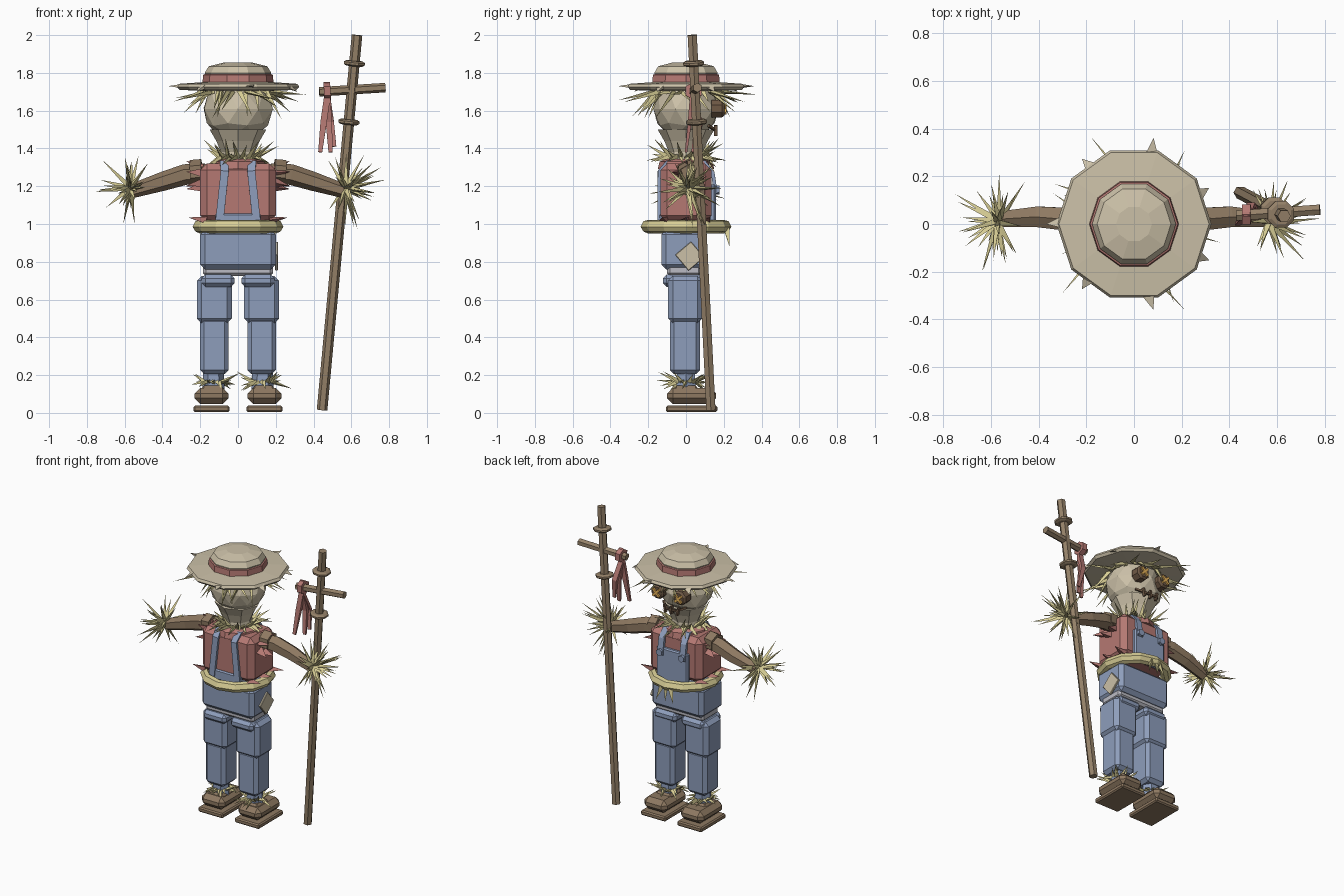
import bpy, bmesh, math, random
from mathutils import Vector, Matrix, Euler

if "Cube" in bpy.data.objects:
    bpy.data.objects.remove(bpy.data.objects["Cube"])
random.seed(7)
V = Vector
COL = dict(burlap=(.60, .53, .39), straw=(.68, .61, .30), blue=(.27, .34, .50), red=(.46, .19, .17),
           brown=(.27, .19, .12), wood=(.30, .22, .14), dark=(.16, .10, .06), gold=(.8, .45, .1), trim=(.5, .5, .55))
MATS = {}
for k, c in COL.items():
    MATS[k] = bpy.data.materials.new(k)
    MATS[k].diffuse_color = (*c, 1)


def finish(bm, name, col):
    bmesh.ops.recalc_face_normals(bm, faces=bm.faces)
    me = bpy.data.meshes.new(name)
    bm.to_mesh(me)
    bm.free()
    me.materials.append(MATS[col])
    ob = bpy.data.objects.new(name, me)
    bpy.context.collection.objects.link(ob)
    return ob


def box(name, c, size, col, bevel=.02, rot=(0, 0, 0)):
    bm = bmesh.new()
    bmesh.ops.create_cube(bm, size=1)
    bmesh.ops.scale(bm, vec=size, verts=bm.verts)
    if bevel:
        bmesh.ops.bevel(bm, geom=bm.edges[:], offset=bevel, segments=1, affect='EDGES')
    bm.transform(Matrix.Translation(c) @ Euler(rot).to_matrix().to_4x4())
    return finish(bm, name, col)


def loft(name, rings, col, closed=False):
    bm = bmesh.new()
    rs = [[bm.verts.new(p) for p in r] for r in rings]
    n = len(rs[0])
    for a, b in zip(rs, rs[1:] + rs[:1] if closed else rs[1:]):
        for i in range(n):
            bm.faces.new((a[i], a[(i + 1) % n], b[(i + 1) % n], b[i]))
    if not closed:
        bm.faces.new(rs[0])
        bm.faces.new(rs[-1])
    return finish(bm, name, col)


def lathe(name, prof, n, col, c=(0, 0, 0), closed=False):
    rings = [[V(c) + V((r * math.cos(i * math.tau / n), r * math.sin(i * math.tau / n), z)) for i in range(n)]
             for r, z in prof]
    return loft(name, rings, col, closed)


def tube(name, pts, radii, n, col, hint=(0, 1, 0), flat=1.0):
    pts = [V(p) for p in pts]
    if not isinstance(radii, (list, tuple)):
        radii = [radii] * len(pts)
    rings = []
    for i, p in enumerate(pts):
        t = (pts[min(i + 1, len(pts) - 1)] - pts[max(i - 1, 0)]).normalized()
        s = (V(hint) - t * t.dot(V(hint))).normalized()
        u = t.cross(s)
        ang = [math.tau * (k + .5) / n for k in range(n)]
        rings.append([p + radii[i] * (s * math.cos(a) + u * math.sin(a) * flat) for a in ang])
    return loft(name, rings, col)


def spikes(name, items, col, flat=1.0):
    # each item: base point, tip point, base radius
    bm = bmesh.new()
    for b, t, r in items:
        b, t = V(b), V(t)
        d = (t - b).normalized()
        s = d.cross(V((0, 0, 1)) if abs(d.z) < .95 else V((1, 0, 0))).normalized()
        u = d.cross(s)
        vs = [bm.verts.new(b + r * (s * math.cos(a) + u * math.sin(a) * flat)) for a in (0, 2.09, 4.19)]
        tip = bm.verts.new(t)
        bm.faces.new(vs)
        for i in range(3):
            bm.faces.new((vs[i], vs[(i + 1) % 3], tip))
    return finish(bm, name, col)


def skirt(name, c, n, r0, r1, z0, z1, w, col='straw'):
    # ring of straw around a vertical axis, with random reach and height
    items = []
    for i in range(n):
        a = math.tau * (i + random.uniform(-.35, .35)) / n
        b = a + random.uniform(-.3, .3)
        R, z = random.uniform(*r1), random.uniform(*z1)
        items.append((V(c) + V((r0 * math.cos(a), r0 * math.sin(a), z0)),
                      V(c) + V((R * math.cos(b), R * math.sin(b), z)), w))
    return spikes(name, items, col)


# Hat
lathe('hat_brim', [(.19, 1.705), (.31, 1.71), (.325, 1.725), (.315, 1.742), (.17, 1.752)], 10, 'burlap')
lathe('hat_band', [(.18, 1.74), (.188, 1.75), (.184, 1.79), (.17, 1.795)], 10, 'red')
lathe('hat_crown', [(.17, 1.74), (.176, 1.80), (.155, 1.835), (.075, 1.855)], 10, 'burlap')
tears = []
for i in range(7):
    a = math.tau * (i + .5) / 7
    d = V((math.cos(a), math.sin(a), 0))
    tears.append((d * .29 + V((0, 0, 1.73)), d * (.35 + .02 * (i % 2)) + V((0, 0, 1.70 + .03 * (i % 2))), .04))
spikes('brim_tears', tears, 'burlap', .35)

# Head and neck
bm = bmesh.new()
bmesh.ops.create_icosphere(bm, subdivisions=2, radius=.19)
for v in bm.verts:
    v.co = V((v.co.x, v.co.y * .93, v.co.z * .9)) * random.uniform(.97, 1.03) + V((0, 0, 1.61))
finish(bm, 'head', 'burlap')
lathe('neck', [(.10, 1.31), (.09, 1.38), (.115, 1.44), (.15, 1.5)], 8, 'burlap')

# Face, on the +y side
for s in (-1, 1):
    c = V((s * .085, .165, 1.61))
    tube('button_eye', [c - V((0, .03, 0)), c + V((0, .025, 0)), c + V((0, .038, 0))], [.05, .05, .038], 8, 'dark', (1, 0, 0))
    for r in (-1, 1):
        box('eye_stitch', c + V((0, .042, 0)), (.07, .014, .016), 'gold', 0, (0, r * .785, 0))
tube('mouth', [(-.09, .12, 1.52), (-.04, .158, 1.495), (.04, .158, 1.495), (.09, .12, 1.52)], .009, 4, 'dark', (0, 0, 1))
for x in (-.05, 0, .05):
    box('mouth_stitch', (x, .158, 1.495), (.012, .02, .055), 'dark', 0, (0, x * 4, 0))

# Straw at head and neck
skirt('hair_straw', (0, 0, 0), 30, .16, (.22, .34), 1.705, (1.55, 1.69), .016)
skirt('hair_straw_long', (0, 0, 0), 8, .18, (.36, .42), 1.70, (1.63, 1.70), .014)
skirt('neck_straw_upper', (0, 0, 0), 20, .09, (.14, .24), 1.35, (1.37, 1.46), .016)
skirt('neck_straw_lower', (0, 0, 0), 20, .09, (.16, .25), 1.36, (1.22, 1.34), .016)

# Torso
box('shirt', (0, 0, 1.165), (.40, .27, .31), 'red', .035)
lathe('collar', [(.15, 1.29), (.14, 1.33), (.11, 1.345)], 8, 'red')
box('bib', (0, .14, 1.10), (.24, .035, .22), 'blue', .008)
box('bib_back', (0, -.13, 1.02), (.24, .03, .07), 'blue', .008)
for s in (-1, 1):
    tube('strap', [(s * .10, -.142, 1.0), (s * .07, -.14, 1.28), (s * .075, -.10, 1.328), (s * .08, .10, 1.328),
                   (s * .085, .142, 1.27), (s * .085, .158, 1.16)], .03, 4, 'blue', (1, 0, 0), .45)
    tube('strap_button', [(s * .085, .15, 1.18), (s * .085, .178, 1.18)], .024, 6, 'blue', (1, 0, 0))
    # torn sleeves and shirt tails
    rag = []
    for i in range(6):
        a = math.tau * i / 6 + .5
        d = V((0, math.cos(a), math.sin(a)))
        rag.append((V((s * .19, 0, 1.245)) + d * .05, V((s * .275, 0, 1.245)) + d * (.06 + .03 * (i % 2)), .045))
    spikes('torn_sleeve', rag, 'red', .6)
    spikes('shirt_tail', [((s * .17, y, 1.02), (s * .265, y * 1.15, 1.035), .035) for y in (-.11, 0, .11)], 'red', .6)

# Belt
lathe('rope_belt', [(.20, .95), (.225, .96), (.24, .985), (.225, 1.015), (.20, 1.022), (.17, .985)], 12, 'straw', closed=True)
spikes('belt_ends', [((x, .215, .98), (x * 2, .23, .88), .018) for x in (-.03, .0, .035)], 'straw')

# Trousers and boots
box('trouser_waist', (0, -.01, .865), (.40, .24, .21), 'blue', .025)
box('hip_trim', (0, -.01, .76), (.37, .18, .07), 'trim', .015)
box('hip_patch', (.204, .02, .83), (.015, .11, .11), 'burlap', .003, (.7, 0, 0))
for s in (-1, 1):
    box('thigh', (s * .125, -.005, .60), (.185, .18, .25), 'blue', .025)
    box('thigh_cuff', (s * .105, -.015, .70), (.175, .215, .065), 'blue', .02)
    box('shin', (s * .125, -.005, .355), (.152, .16, .30), 'blue', .022)
    lathe('ankle', [(.06, .10), (.055, .22)], 6, 'blue', (s * .13, 0, 0))
    skirt('ankle_straw', (s * .13, 0, 0), 22, .05, (.09, .16), .165, (.11, .225), .013)
    box('boot', (s * .14, .03, .09), (.178, .26, .085), 'brown', .03)
    box('boot_ankle', (s * .135, 0, .125), (.12, .13, .04), 'brown', .015)
    box('boot_sole', (s * .14, .03, .021), (.19, .272, .034), 'brown', .008)

# Arms and straw hands
for s in (-1, 1):
    tube('arm', [(s * .17, .01, 1.27), (s * .28, .02, 1.262), (s * .40, .03, 1.225), (s * .56, .02, 1.175)],
         [.05, .055, .05, .038], 6, 'brown')
    tube('sleeve_cuff', [(s * .19, .01, 1.28), (s * .25, .015, 1.275)], .064, 6, 'brown')
    items, c = [], V((s * .57, .01, 1.19))
    while len(items) < 42:
        d = V([random.gauss(0, 1) for _ in range(3)]).normalized()
        if d.x < -.6:
            continue
        d.x *= s
        items.append((c + d * .015, c + d * random.uniform(.12, .23), .016))
    spikes('hand_straw', items, 'straw')

# Staff with crossbar and cloth
lo, hi = V((.445, .132, .015)), V((.63, .033, 2.0))
tube('staff', [lo, hi], .028, 6, 'wood')
for z in (1.54, 1.85):
    p = lo.lerp(hi, (z - lo.z) / (hi.z - lo.z))
    d = (hi - lo).normalized()
    tube('staff_ring', [p - d * .014, p - d * .006, p + d * .006, p + d * .014], [.045, .06, .06, .045], 8, 'wood')
tube('crossbar', [(.43, .035, 1.70), (.78, .06, 1.722)], .025, 6, 'wood')
tube('cloth_knot', [(.455, .04, 1.703), (.49, .04, 1.705)], .048, 6, 'red')
for x, y, z in ((.435, .0, 1.38), (.49, .035, 1.38), (.51, .06, 1.41)):
    tube('cloth_strip', [(.472, .04, 1.75), (.472, .03, 1.67), ((x + .472) / 2, y + .02, 1.54), (x, y, z)],
         [.018, .024, .024, .015], 4, 'red', (1, 0, 0), .6)

for m in bpy.data.materials:
    if m.users and not m.is_grease_pencil:
        m.use_nodes = True
        m.node_tree.nodes["Principled BSDF"].inputs["Base Color"].default_value = m.diffuse_color
